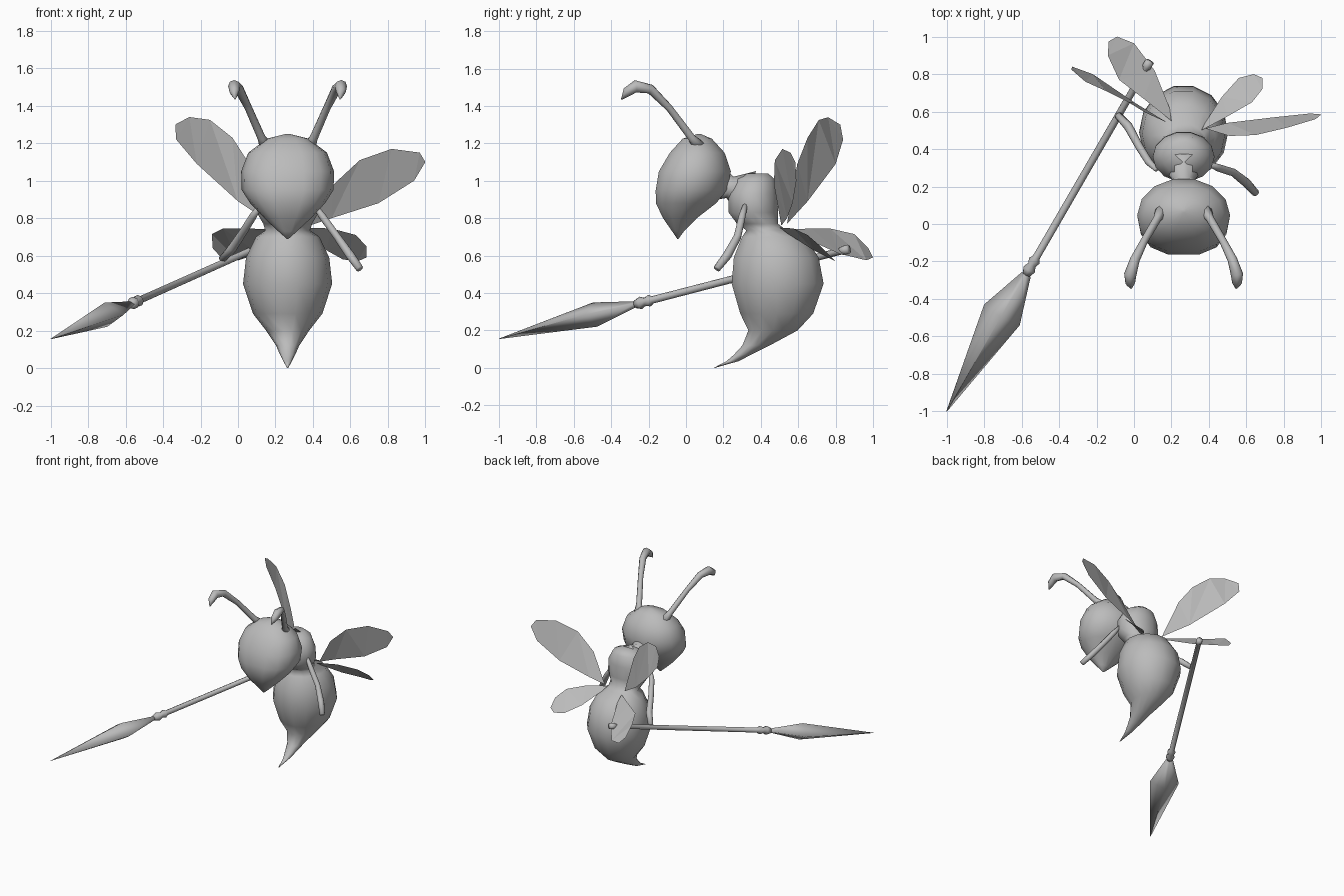
import bpy, bmesh, math
from mathutils import Vector

CX = 0.265  # insect's own centre line

grey = bpy.data.materials.new("plain grey")
grey.diffuse_color = (0.5, 0.5, 0.5, 1)


def finish(name, bm, smooth=True):
    bmesh.ops.recalc_face_normals(bm, faces=bm.faces)
    mesh = bpy.data.meshes.new(name)
    bm.to_mesh(mesh)
    bm.free()
    mesh.materials.append(grey)
    for p in mesh.polygons:
        p.use_smooth = smooth
    ob = bpy.data.objects.new(name, mesh)
    bpy.context.collection.objects.link(ob)
    return ob


def skin(bm, rings):
    """Bridge closed rings of points and cap both ends."""
    loops = [[bm.verts.new(p) for p in r] for r in rings]
    n = len(loops[0])
    for a, b in zip(loops, loops[1:]):
        for i in range(n):
            j = (i + 1) % n
            bm.faces.new((a[i], a[j], b[j], b[i]))
    bm.faces.new(loops[0])
    bm.faces.new(loops[-1])
    bmesh.ops.remove_doubles(bm, verts=bm.verts, dist=0.0005)


def slices(name, rows, sides=12, front_power=1.0):
    """Stack horizontal slices given as (z, y_front, y_back, half_width)."""
    rings = []
    for z, y0, y1, w in rows:
        ring = []
        for i in range(sides):
            a = 2 * math.pi * i / sides
            c, s = math.cos(a), math.sin(a)
            p = front_power if s < 0 else 1.0
            c = math.copysign(abs(c) ** p, c)
            ring.append((CX + w * c, (y0 + y1) / 2 + (y1 - y0) / 2 * s, z))
        rings.append(ring)
    bm = bmesh.new()
    skin(bm, rings)
    return finish(name, bm)


def tube(name, pts, radii, sides=8, flat=1.0):
    """Sweep a ring along a path; flat scales its height."""
    pts = [Vector(p) for p in pts]
    rings = []
    for k, (p, r) in enumerate(zip(pts, radii)):
        d = (pts[min(k + 1, len(pts) - 1)] - pts[max(k - 1, 0)]).normalized()
        side = d.cross(Vector((0, 0, 1))).normalized()
        up = side.cross(d)
        rings.append([p + r * (side * math.cos(t) + up * math.sin(t) * flat)
                      for t in (2 * math.pi * i / sides for i in range(sides))])
    bm = bmesh.new()
    skin(bm, rings)
    return finish(name, bm)


def wing(name, outline):
    bm = bmesh.new()
    bm.faces.new([bm.verts.new(p) for p in outline])
    bmesh.ops.triangulate(bm, faces=bm.faces)
    return finish(name, bm, False)


# Head, tapering to the chin
slices("head", [
    (1.25, 0.06, 0.08, 0.01), (1.225, -0.02, 0.14, 0.11),
    (1.15, -0.09, 0.21, 0.21), (1.05, -0.15, 0.245, 0.248),
    (0.95, -0.167, 0.225, 0.245), (0.88, -0.165, 0.165, 0.20),
    (0.80, -0.125, 0.06, 0.125), (0.73, -0.075, -0.01, 0.05),
    (0.69, -0.047, -0.040, 0.005)], 14, 0.7)

# Neck
tube("neck", [(CX, 0.12, 1.0), (CX, 0.235, 0.965), (CX, 0.33, 0.93)],
     [0.12, 0.06, 0.13], 12)

# Thorax, abdomen and curved stinger
slices("body", [
    (1.04, 0.33, 0.44, 0.06), (1.01, 0.265, 0.475, 0.12),
    (0.93, 0.225, 0.492, 0.165), (0.83, 0.225, 0.495, 0.165),
    (0.77, 0.27, 0.495, 0.13), (0.735, 0.32, 0.54, 0.12),
    (0.70, 0.295, 0.64, 0.17), (0.59, 0.25, 0.715, 0.222),
    (0.45, 0.238, 0.742, 0.238), (0.29, 0.285, 0.685, 0.185),
    (0.20, 0.33, 0.60, 0.115), (0.12, 0.30, 0.45, 0.062),
    (0.07, 0.255, 0.35, 0.040), (0.035, 0.215, 0.28, 0.022),
    (0.0, 0.148, 0.155, 0.003)], 14)

# Antennae, curling forward
for label, s in (("left", -1), ("right", 1)):
    path = [(0.11, 0.08, 1.17), (0.14, 0.03, 1.23), (0.21, -0.09, 1.39),
            (0.26, -0.19, 1.49), (0.285, -0.27, 1.505), (0.285, -0.315, 1.475),
            (0.28, -0.345, 1.435)]
    tube("antenna_" + label, [(CX + s * x, y, z) for x, y, z in path],
         [0.04, 0.022, 0.02, 0.026, 0.033, 0.026, 0.003])

# Arms, one relaxed and one gripping the spear
radii = [0.012, 0.02, 0.021, 0.024, 0.02]
tube("arm_right", [(0.40, 0.32, 0.88), (0.45, 0.30, 0.81), (0.53, 0.275, 0.70),
                   (0.60, 0.22, 0.60), (0.65, 0.165, 0.53)], radii)
tube("arm_left", [(0.12, 0.29, 0.87), (0.08, 0.33, 0.81), (0.03, 0.41, 0.73),
                  (-0.03, 0.52, 0.64), (-0.085, 0.58, 0.58)], radii)

# Spear: shaft with two knobs, and a diamond blade
end, tip = Vector((0.085, 0.87, 0.635)), Vector((-1.0, -1.0, 0.155))
neck = Vector((-0.575, -0.27, 0.34))
stops = [(0, 0.024), (0.03, 0.024), (0.035, 0.019), (0.92, 0.02), (0.935, 0.032),
         (0.955, 0.022), (0.975, 0.034), (1.0, 0.022)]
tube("spear_shaft", [end.lerp(neck, t) for t, r in stops], [r for t, r in stops])
tube("spear_blade", [neck, (-0.705, -0.485, 0.285), tip],
     [0.027, 0.11, 0.002], 4, 0.6)

# Four flat wings
wing("upper_wing_left", [
    (0.18, 0.54, 0.77), (0.0, 0.65, 0.89), (-0.22, 0.80, 1.09),
    (-0.33, 0.84, 1.22), (-0.335, 0.825, 1.30), (-0.26, 0.76, 1.34),
    (-0.15, 0.71, 1.325), (-0.03, 0.65, 1.23), (0.06, 0.595, 1.09)])
wing("upper_wing_right", [
    (0.38, 0.51, 0.76), (0.50, 0.54, 0.80), (0.75, 0.57, 0.88),
    (0.94, 0.59, 1.0), (1.0, 0.585, 1.10), (0.97, 0.56, 1.15),
    (0.82, 0.515, 1.17), (0.65, 0.475, 1.11), (0.51, 0.47, 0.98)])
wing("lower_wing_left", [
    (0.20, 0.55, 0.74), (0.05, 0.67, 0.745), (-0.08, 0.77, 0.745),
    (-0.14, 0.90, 0.715), (-0.135, 0.975, 0.64), (-0.09, 1.0, 0.59),
    (0.0, 0.965, 0.575), (0.11, 0.82, 0.61), (0.19, 0.62, 0.70)])
wing("lower_wing_right", [
    (0.36, 0.50, 0.75), (0.50, 0.575, 0.745), (0.63, 0.65, 0.71),
    (0.685, 0.72, 0.65), (0.685, 0.78, 0.59), (0.64, 0.80, 0.57),
    (0.56, 0.78, 0.58), (0.47, 0.68, 0.63), (0.38, 0.54, 0.72)])
